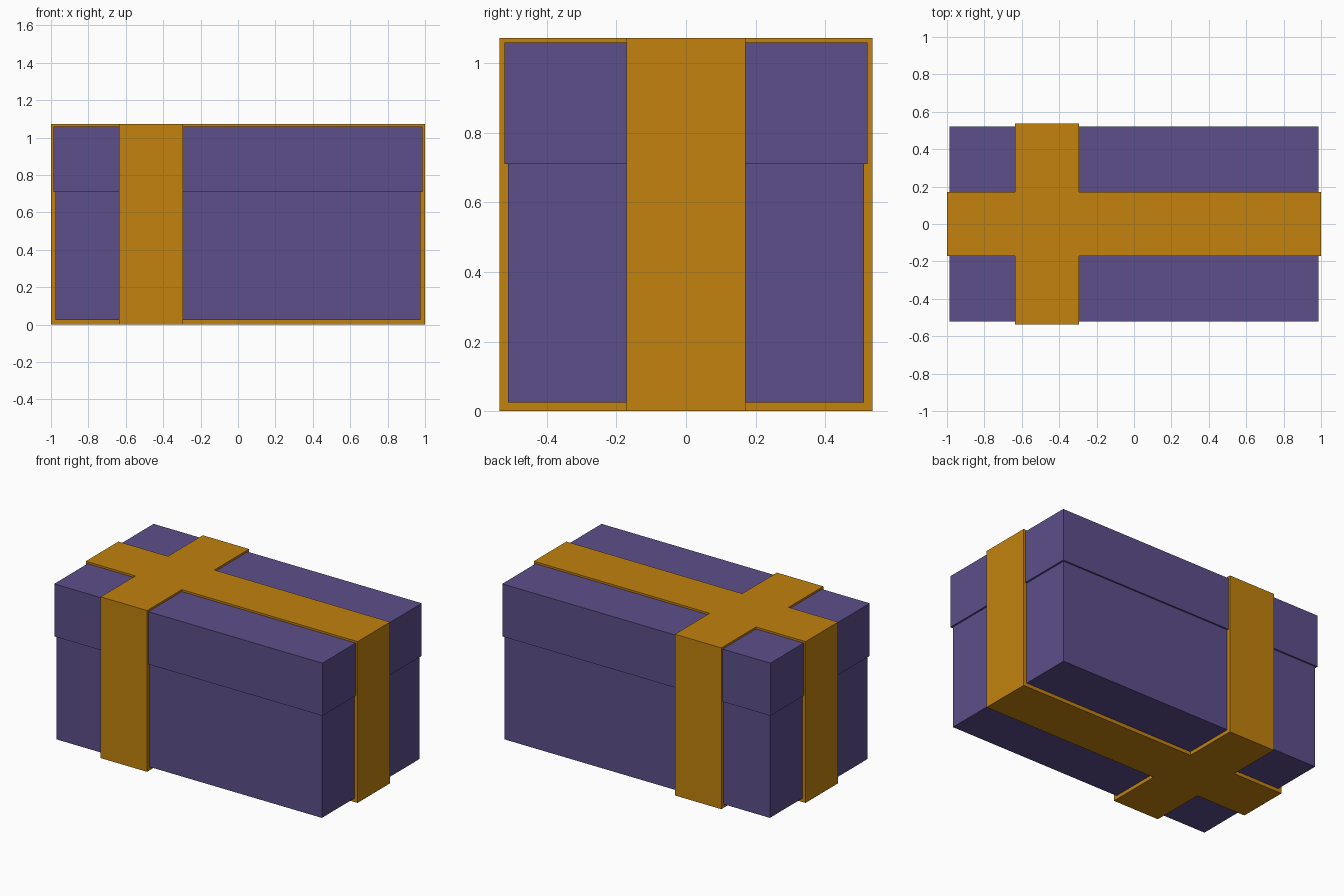
import bpy
import bmesh

if "Cube" in bpy.data.objects:
    bpy.data.objects.remove(bpy.data.objects["Cube"])


def material(name, rgb):
    mat = bpy.data.materials.new(name)
    mat.diffuse_color = (*rgb, 1)
    mat.use_nodes = True
    mat.node_tree.nodes["Principled BSDF"].inputs["Base Color"].default_value = mat.diffuse_color
    return mat


def prism(name, outline, z0, z1, mat):
    """Extrude a flat counter-clockwise outline from z0 to z1."""
    bm = bmesh.new()
    base = bm.faces.new([bm.verts.new((x, y, z0)) for x, y in outline])
    top = bmesh.ops.extrude_face_region(bm, geom=[base], use_keep_orig=True)["geom"]
    verts = [g for g in top if isinstance(g, bmesh.types.BMVert)]
    bmesh.ops.translate(bm, verts=verts, vec=(0, 0, z1 - z0))
    bmesh.ops.recalc_face_normals(bm, faces=bm.faces)
    mesh = bpy.data.meshes.new(name)
    bm.to_mesh(mesh)
    bm.free()
    mesh.materials.append(mat)
    obj = bpy.data.objects.new(name, mesh)
    bpy.context.collection.objects.link(obj)
    return obj


def rect(hx, hy):
    return [(-hx, -hy), (hx, -hy), (hx, hy), (-hx, hy)]


purple = material("purple_paper", (0.107, 0.077, 0.254))
gold = material("gold_ribbon", (0.539, 0.223, 0.004))

# Box body and slightly wider lid
prism("box_body", rect(0.976, 0.512), 0.024, 0.71, purple)
prism("box_lid", rect(0.987, 0.522), 0.71, 1.06, purple)

# Crossed ribbon wrapped around all sides, off-centre towards -x
X, Y, W = 1.0, 0.536, 0.171
A, B = -0.635, -0.294
ribbon = [(-X, -W), (A, -W), (A, -Y), (B, -Y), (B, -W), (X, -W),
          (X, W), (B, W), (B, Y), (A, Y), (A, W), (-X, W)]
prism("ribbon", ribbon, 0, 1.073, gold)
